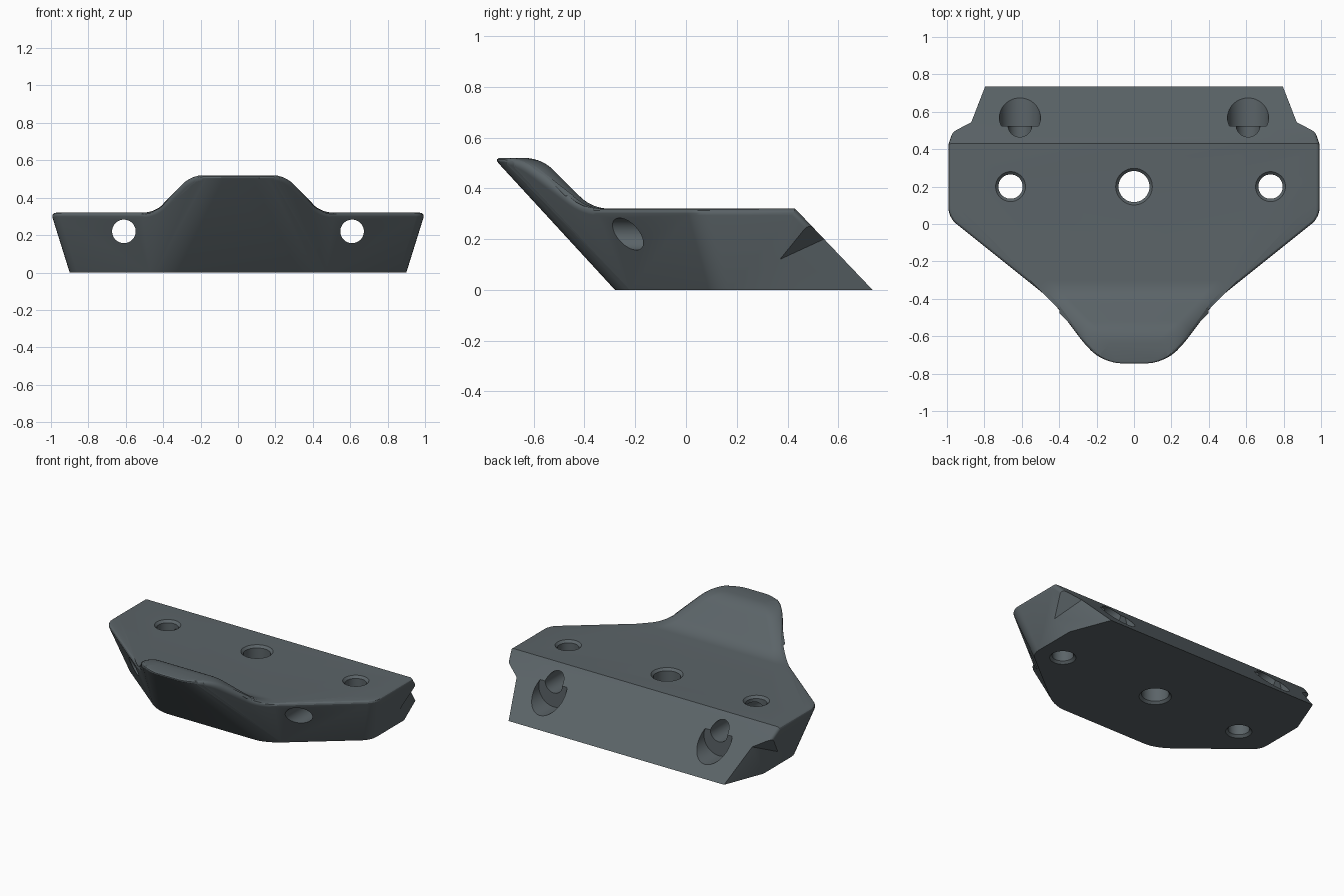
import bpy, bmesh, math
from mathutils import Vector

if "Cube" in bpy.data.objects:
    bpy.data.objects.remove(bpy.data.objects["Cube"], do_unlink=True)

slate = bpy.data.materials.new("slate_grey")
slate.use_nodes = True
colour = (0.105, 0.127, 0.138, 1)
slate.diffuse_color = colour
slate.node_tree.nodes["Principled BSDF"].inputs["Base Color"].default_value = colour


def make_object(name, bm):
    bmesh.ops.recalc_face_normals(bm, faces=bm.faces)
    mesh = bpy.data.meshes.new(name)
    bm.to_mesh(mesh)
    bm.free()
    mesh.materials.append(slate)
    obj = bpy.data.objects.new(name, mesh)
    bpy.context.collection.objects.link(obj)
    return obj


def loft(rings):
    """Closed solid through a list of equal-length point rings."""
    bm = bmesh.new()
    loops = [[bm.verts.new(p) for p in ring] for ring in rings]
    for low, high in zip(loops, loops[1:]):
        for i in range(len(low)):
            j = (i + 1) % len(low)
            bm.faces.new((low[i], low[j], high[j], high[i]))
    bm.faces.new(loops[0])
    bm.faces.new(loops[-1])
    return bm


def combine(obj, cutter, operation):
    """Apply a boolean and throw the cutter away."""
    cutter.hide_render = True
    mod = obj.modifiers.new("cut", 'BOOLEAN')
    mod.object, mod.operation, mod.solver = cutter, operation, 'EXACT'
    bpy.context.view_layer.update()
    graph = bpy.context.evaluated_depsgraph_get()
    mesh = bpy.data.meshes.new_from_object(obj.evaluated_get(graph))
    obj.modifiers.clear()
    obj.data = mesh
    bpy.data.objects.remove(cutter, do_unlink=True)


def lathe_cutter(profile, centre, axis):
    """Round cutter from (radius, distance along axis) pairs."""
    rings = []
    for r, t in profile:
        ring = []
        for k in range(48):
            c, s = r * math.cos(k * math.tau / 48), r * math.sin(k * math.tau / 48)
            ring.append(Vector(centre) + Vector((c, s, t) if axis == 'Z' else (c, t, s)))
        rings.append(ring)
    return make_object("hole_cutter", loft(rings))


# Outer body: a six-sided block with leaning sides
def outline(z):
    side = 0.9 + 0.3125 * z
    half = [(0.4 - 0.485 * z, -0.28 - 0.92 * z), (side, 0.12 - 0.282 * z), (side, 0.735 - 0.953 * z)]
    return [(x, y, z) for x, y in half] + [(-x, y, z) for x, y in reversed(half)]


bm = loft([outline(0), outline(0.6)])
bm.edges.ensure_lookup_table()


def upright(test):
    return [e for e in bm.edges if abs(e.verts[0].co.z - e.verts[1].co.z) > 0.5
            and test(min(v.co.y for v in e.verts))]


bmesh.ops.bevel(bm, geom=upright(lambda y: y < -0.5), offset=0.07, segments=5,
                profile=0.5, affect='EDGES')
bmesh.ops.bevel(bm, geom=upright(lambda y: -0.1 < y < 0.1), offset=0.05, segments=4,
                profile=0.5, affect='EDGES')
body = make_object("mounting_block", bm)


# Upper envelope: flat deck rising to the front hump through soft fillets
def fillet(a, b, c, steps=7):
    a, b, c = Vector(a), Vector(b), Vector(c)
    return [(1 - s) ** 2 * a + 2 * s * (1 - s) * b + s * s * c
            for s in (k / steps for k in range(steps + 1))]


def hump_ring(d, z):
    x, y, r = 0.25 + d, -0.57 + d, 0.07
    half = [(x, -3)]
    for k in range(9):
        ang = k * math.pi / 16
        half.append((x - r + r * math.cos(ang), y - r + r * math.sin(ang)))
    return [(px, py, z) for px, py in half] + [(-px, py, z) for px, py in reversed(half)]


t, q = 0.07, 0.05
profile = fillet((-t, 0.52), (0, 0.52), (q, 0.52 - q))
profile += fillet((0.2 - q, 0.32 + q), (0.2, 0.32), (0.2 + t, 0.32))
profile += [Vector((2, 0.32)), Vector((2, -1))]
combine(body, make_object("deck_envelope", loft([hump_ring(d, z) for d, z in profile])), 'INTERSECT')

# V notches in the rear corners
for sx in (1, -1):
    e, g = Vector((0.87, 0.544, 0.2)), Vector((0.9375, 0.37, 0.12))
    f, foot = Vector((0.982, 0.485, 0.262)), Vector((0.86, 0.57, 0))
    mid, along = (e + g) / 2, (g - e) * 1.5
    wedge = [mid, mid + (foot - mid) * 4, mid + (f - mid) * 6]
    rings = [[p + along * k for p in wedge] for k in (-1, 1)]
    rings = [[(sx * p.x, p.y, p.z) for p in ring] for ring in rings]
    combine(body, make_object("notch_cutter", loft(rings)), 'DIFFERENCE')

# Round over the upper rim, leaving the rear edge crisp
bm = bmesh.new()
bm.from_mesh(body.data)
bmesh.ops.remove_doubles(bm, verts=bm.verts, dist=0.0005)
rim = []
for edge in bm.edges:
    a, b = (v.co for v in edge.verts)
    rear = min(a.y, b.y) > 0.42 and abs(a.x + b.x) < 1.9
    if (len(edge.link_faces) == 2 and edge.calc_face_angle() > 0.5
            and min(a.z, b.z) > 0.23 and not rear):
        rim.append(edge)
bmesh.ops.bevel(bm, geom=rim, offset=0.028, segments=4, profile=0.5,
                affect='EDGES', clamp_overlap=False)
bmesh.ops.recalc_face_normals(bm, faces=bm.faces)
bm.to_mesh(body.data)
bm.free()

# Upright holes, countersunk at both ends
for x, r in ((-0.66, 0.065), (0, 0.083), (0.73, 0.065)):
    shape = [(r + 0.04, -0.025), (r, 0.015), (r, 0.305), (r + 0.04, 0.345)]
    combine(body, lathe_cutter(shape, (x, 0.2, 0), 'Z'), 'DIFFERENCE')

# Level bolt holes with a wide rear pocket
for x in (-0.61, 0.61):
    combine(body, lathe_cutter([(0.063, -1), (0.063, 0.7)], (x, 0, 0.22), 'Y'), 'DIFFERENCE')
    combine(body, lathe_cutter([(0.11, 0.525), (0.11, 1)], (x, 0, 0.174), 'Y'), 'DIFFERENCE')

# Smooth the curved parts, keep hard edges
bpy.ops.object.select_all(action='DESELECT')
body.select_set(True)
bpy.context.view_layer.objects.active = body
bpy.ops.object.shade_smooth_by_angle(angle=math.radians(28))
